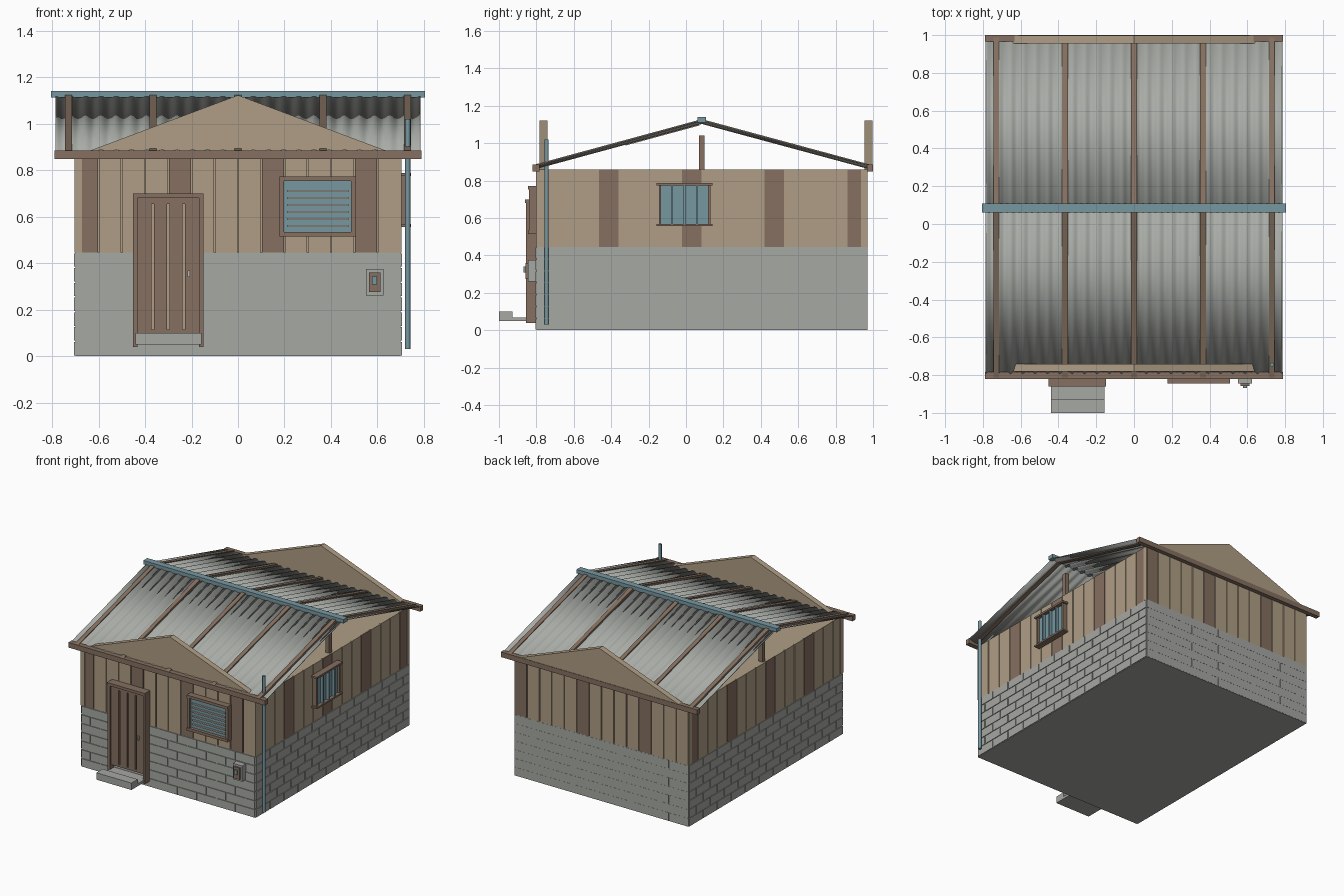
import bpy, bmesh, math
from mathutils import Matrix, Vector

if "Cube" in bpy.data.objects:
    bpy.data.objects.remove(bpy.data.objects["Cube"])


def material(name, r, g, b):
    lin = lambda c: ((c / 255 + 0.055) / 1.055) ** 2.4
    m = bpy.data.materials.new(name)
    m.diffuse_color = (lin(r), lin(g), lin(b), 1)
    m.use_nodes = True
    m.node_tree.nodes["Principled BSDF"].inputs["Base Color"].default_value = m.diffuse_color
    return m


STONE = material("stone grey", 166, 168, 163)
METAL = material("roof metal", 168, 171, 166)
TAN = material("tan wood", 175, 158, 133)
BROWN = material("brown wood", 133, 112, 96)
BLUE = material("dull blue", 119, 151, 161)
PALE = material("pale trim", 190, 188, 178)


def make(name, bm, mats):
    bmesh.ops.recalc_face_normals(bm, faces=bm.faces)
    me = bpy.data.meshes.new(name)
    bm.to_mesh(me)
    bm.free()
    for m in mats:
        me.materials.append(m)
    ob = bpy.data.objects.new(name, me)
    bpy.context.collection.objects.link(ob)
    return ob


def boxes(name, items, *mats):
    """Each item is (x0, x1, y0, y1, z0, z1[, material slot])."""
    bm = bmesh.new()
    for it in items:
        x0, x1, y0, y1, z0, z1 = it[:6]
        mat = (Matrix.Translation(((x0 + x1) / 2, (y0 + y1) / 2, (z0 + z1) / 2))
               @ Matrix.Diagonal((x1 - x0, y1 - y0, z1 - z0, 1)))
        vs = bmesh.ops.create_cube(bm, size=1, matrix=mat)["verts"]
        for f in {f for v in vs for f in v.link_faces}:
            f.material_index = it[6] if len(it) > 6 else 0
    return make(name, bm, mats)


X, Y0, Y1 = 0.70, -0.80, 0.97      # wall faces
BASE, TOP = 0.445, 0.86            # masonry top, wall top

# Wall cores
boxes("masonry_core", [(-X, X, Y0, Y1, 0, BASE)], STONE)
boxes("wall_core", [(-X + .008, X - .008, Y0 + .008, Y1 - .008, BASE, TOP)], TAN)


def on_wall(side, a, b, d0, d1, z0, z1, slot=0):
    """Box along a wall: a..b runs along it, d0..d1 is distance outward."""
    if side == "front":
        return (a, b, Y0 - d1, Y0 - d0, z0, z1, slot)
    if side == "back":
        return (a, b, Y1 + d0, Y1 + d1, z0, z1, slot)
    if side == "right":
        return (X + d0, X + d1, a, b, z0, z1, slot)
    return (-X - d1, -X - d0, a, b, z0, z1, slot)


# Planks: one in four (or five at the back) is brown
for side, lo, hi, n, step, pick in (("front", -X, X, 14, 4, 0), ("back", -X, X, 14, 5, 3),
                                    ("left", Y0, Y1, 16, 4, 3), ("right", Y0, Y1, 16, 4, 3)):
    w = (hi - lo) / n
    planks = [on_wall(side, lo + i * w + .003, lo + (i + 1) * w - .003, -.012, 0, BASE, TOP,
                      int(i % step == pick)) for i in range(n)]
    boxes(side + "_planks", planks, TAN, BROWN)

# Corner posts
boxes("corner_posts", [(sx * .687 - .016, sx * .687 + .016, y - .016, y + .016, BASE, TOP)
                       for sx in (-1, 1) for y in (Y0 + .013, Y1 - .018)], TAN)

# Masonry blocks in staggered courses
ROWS = 7
for side, lo, hi, n in (("front", -X, X, 9), ("back", -X, X, 9),
                        ("left", Y0, Y1, 11), ("right", Y0, Y1, 11)):
    w, h = (hi - lo) / n, BASE / ROWS
    blocks = []
    proud = .001 if side == "back" else .005
    for r in range(ROWS):
        for i in range(n + r % 2):
            a = lo + (i - .5 * (r % 2)) * w
            blocks.append(on_wall(side, max(a, lo) + .004, min(a + w, hi) - .004, -.01, proud,
                                  r * h + .003, (r + 1) * h - .003))
    boxes(side + "_blocks", blocks, STONE)

# Gable ends
for name, y in (("front_gable", -.782), ("back_gable", .955)):
    bm = bmesh.new()
    f = bm.faces.new([bm.verts.new(p) for p in ((-.70, y, .86), (.70, y, .86), (0, y, 1.122))])
    g = bmesh.ops.extrude_face_region(bm, geom=[f])
    bmesh.ops.translate(bm, vec=(0, .042, 0), verts=[v for v in g["geom"] if isinstance(v, bmesh.types.BMVert)])
    make(name, bm, [TAN])

# Roof slopes
RIDGE = Vector((0, .085, 1.115))
EAVES = {"front": Vector((0, -.81, .872)), "back": Vector((0, .985, .872))}


def slope_slab(bm, x0, x1, eave, t0, t1, lo, hi):
    """Sloped bar between fractions t0..t1 from eave to ridge."""
    d = RIDGE - eave
    n = Vector((0, -d.z, d.y)).normalized()
    n = n if n.z > 0 else -n
    vs = [bm.verts.new(eave + d * t + n * h + Vector((x, 0, 0)))
          for x in (x0, x1) for t in (t0, t1) for h in (lo, hi)]
    for q in ((0, 1, 3, 2), (4, 6, 7, 5), (0, 4, 5, 1), (2, 3, 7, 6), (0, 2, 6, 4), (1, 5, 7, 3)):
        bm.faces.new([vs[i] for i in q])


for side, eave in EAVES.items():
    # Corrugated sheet
    bm = bmesh.new()
    rows, waves, per = [], 24, 8
    for i in range(waves * per + 1):
        x = -.785 + 1.57 * i / (waves * per)
        up = Vector((0, 0, .006 * math.cos(2 * math.pi * i / per)))
        rows.append([bm.verts.new(p + up + Vector((x, 0, 0))) for p in (eave, RIDGE)])
    for a, b in zip(rows, rows[1:]):
        f = bm.faces.new((a[0], b[0], b[1], a[1]))
        f.smooth = True
    sheet = make(side + "_roof_sheet", bm, [METAL])
    mod = sheet.modifiers.new("thickness", "SOLIDIFY")
    mod.thickness, mod.offset = .005, 0
    # Battens running down the slope
    bm = bmesh.new()
    for k in range(-2, 3):
        slope_slab(bm, k * .365 - .015, k * .365 + .015, eave, 0, 1, -.012, .013)
    make(side + "_battens", bm, [BROWN])

# Loose boards under the front slope
bm = bmesh.new()
slope_slab(bm, -.45, -.23, EAVES["front"], .54, .98, -.016, -.007)
make("under_roof_patch", bm, [TAN])

# Ridge cap, fascias and end posts
boxes("ridge_cap", [(-.805, .805, .062, .108, 1.112, 1.14)], BLUE)
boxes("fascias", [(-.79, .79, -.82, -.784, .848, .885), (-.79, .79, .967, 1.0, .848, .885)], BROWN)
boxes("ridge_posts", [(s * .67 - .015, s * .67 + .015, .07, .10, TOP, 1.04) for s in (-1, 1)], BROWN)

# Door
boxes("door_frame", [(-.452, -.433, -.855, -.80, .04, .70), (-.167, -.148, -.855, -.80, .04, .70),
                     (-.452, -.148, -.86, -.80, .68, .70)], BROWN)
boxes("door_backing", [(-.433, -.167, -.825, -.80, .10, .68)], TAN)
w = .266 / 4
boxes("door_planks", [(-.433 + i * w + (.006 if i else 0), -.433 + (i + 1) * w - (.006 if i < 3 else 0),
                       -.84, -.82, .10, .68) for i in range(4)]
      + [(-.433, -.167, -.84, -.82, .655, .68), (-.433, -.167, -.84, -.82, .10, .115)], BROWN)
boxes("door_handle", [(-.217, -.206, -.852, -.838, .34, .368)], PALE)
boxes("front_step", [(-.44, -.157, -1.0, -.80, .05, .068), (-.44, -.157, -1.0, -.927, .05, .10)], STONE)

# Front louvred window
boxes("front_window_frame", [(.178, .507, -.845, -.80, .752, .772), (.178, .507, -.845, -.80, .514, .534),
                             (.178, .198, -.84, -.80, .534, .752), (.487, .507, -.84, -.80, .534, .752)], BROWN)
boxes("front_window_pane", [(.198, .487, -.822, -.80, .534, .752)], BLUE)
boxes("front_window_louvres", [(.21, .475, -.83, -.822, z - .0045, z + .0045)
                               for z in (.56 + .03 * i for i in range(6))], PALE)

# Side window with vertical bars
boxes("side_window_frame", [(.69, .745, -.157, .142, .775, .788), (.69, .745, -.157, .142, .556, .568),
                            (.69, .735, -.145, -.133, .568, .775), (.69, .735, .118, .13, .568, .775)], BROWN)
boxes("side_window_pane", [(.69, .718, -.133, .118, .568, .775)], BLUE)
boxes("side_window_bars", [(.715, .74, y - .005, y + .005, .568, .775) for y in (-.075, -.008, .058)], BLUE)

# Meter box
boxes("meter_box", [(.55, .625, -.845, -.80, .26, .375, 0), (.563, .612, -.858, -.84, .275, .36, 1),
                    (.577, .598, -.868, -.85, .308, .342, 2)], STONE, BROWN, BLUE)

# Corner pipe
bm = bmesh.new()
bmesh.ops.create_cone(bm, cap_ends=True, segments=12, radius1=.011, radius2=.011, depth=.99,
                      matrix=Matrix.Translation((.73, -.745, .525)))
for f in bm.faces:
    f.smooth = len(f.verts) == 4
make("corner_pipe", bm, [BLUE])
